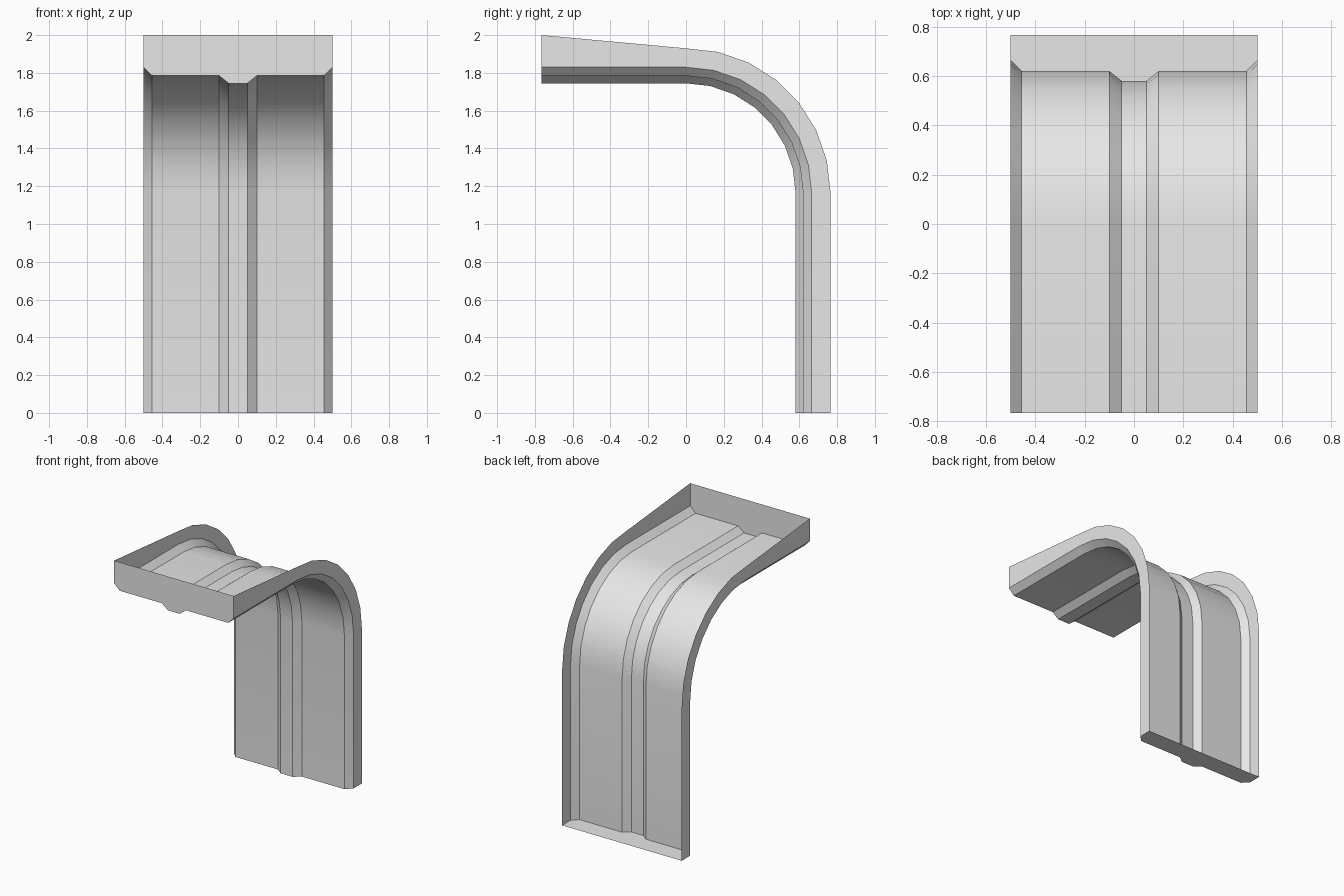
import bpy
import bmesh
import math

cube = bpy.data.objects.get("Cube")
if cube:
    bpy.data.objects.remove(cube, do_unlink=True)

HALF_LENGTH = 0.765   # also the radius of the outer rim
BEND_Z = 1.165        # height of the bend centre
BEND_STEPS = 7
FRONT_RIM = 0.835     # the rim rises towards the front end

# Right half of the cross-section: (x, distance from the bend centre)
half = [(0.05, 0.58), (0.10, 0.62), (0.455, 0.62), (0.50, 0.665), (0.50, HALF_LENGTH)]
section = [(-x, r) for x, r in reversed(half)] + half

# Stations along the sweep: (y shift, z of centre, angle)
stations = [(-HALF_LENGTH, BEND_Z, 0.0)]
stations += [(0.0, BEND_Z, math.pi / 2 * i / BEND_STEPS) for i in range(BEND_STEPS + 1)]
stations.append((0.0, 0.0, math.pi / 2))

# Single colour
grey = bpy.data.materials.new("light_grey")
grey.use_nodes = True
colour = (0.8, 0.8, 0.8, 1.0)
grey.diffuse_color = colour
grey.node_tree.nodes["Principled BSDF"].inputs["Base Color"].default_value = colour

# Bent ribbed panel with side walls, open along the back
bm = bmesh.new()
rings = []
for i, (y, z, angle) in enumerate(stations):
    ring = []
    for x, r in section:
        if i == 0 and r == HALF_LENGTH:
            r = FRONT_RIM
        ring.append(bm.verts.new((x, y + r * math.sin(angle), z + r * math.cos(angle))))
    rings.append(ring)

for a, b in zip(rings, rings[1:]):
    for j in range(len(section) - 1):
        bm.faces.new((a[j], b[j], b[j + 1], a[j + 1]))

# Front and bottom end plates
bm.faces.new(rings[0])
bm.faces.new(rings[-1][::-1])

mesh = bpy.data.meshes.new("bent_panel")
bm.to_mesh(mesh)
bm.free()
mesh.materials.append(grey)
panel = bpy.data.objects.new("bent_panel", mesh)
bpy.context.collection.objects.link(panel)

# Smooth bend, crisp ribs and walls
bpy.ops.object.select_all(action="DESELECT")
panel.select_set(True)
bpy.context.view_layer.objects.active = panel
bpy.ops.object.shade_smooth_by_angle(angle=math.radians(30))
